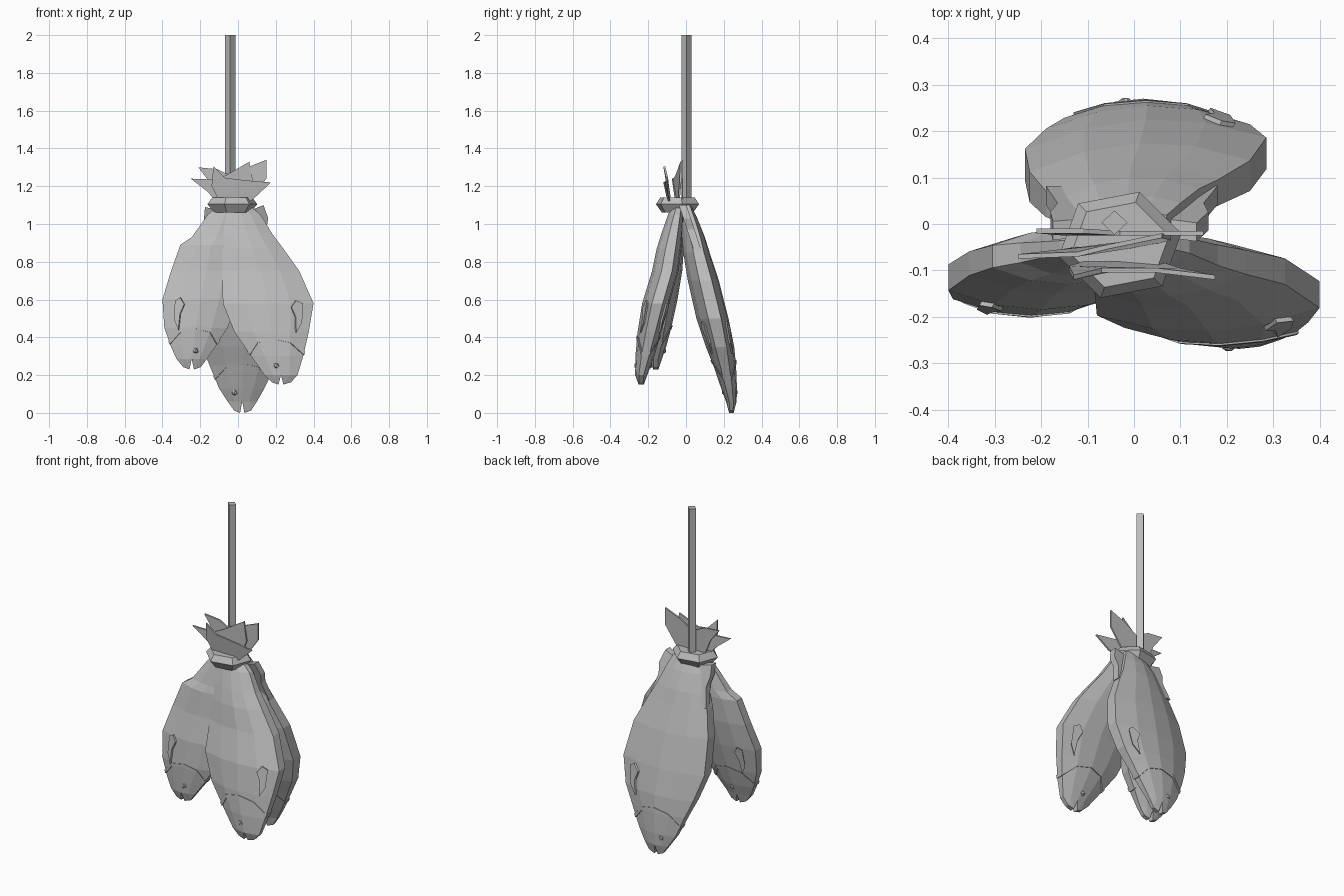
import bpy, bmesh, math
from mathutils import Vector

grey = bpy.data.materials.new("plain grey")
grey.diffuse_color = (0.5, 0.5, 0.5, 1)


def finish(name, bm):
    bmesh.ops.recalc_face_normals(bm, faces=bm.faces)
    me = bpy.data.meshes.new(name)
    bm.to_mesh(me)
    bm.free()
    me.materials.append(grey)
    ob = bpy.data.objects.new(name, me)
    bpy.context.collection.objects.link(ob)
    return ob


def loft(name, rings, closed=False):
    """Skin a list of point rings; cap both ends, or join them up."""
    bm = bmesh.new()
    vs = [[bm.verts.new(p) for p in r] for r in rings]
    n = len(vs[0])
    pairs = list(zip(vs, vs[1:])) + ([(vs[-1], vs[0])] if closed else [])
    for a, b in pairs:
        for i in range(n):
            j = (i + 1) % n
            bm.faces.new((a[i], a[j], b[j], b[i]))
    if not closed:
        bm.faces.new(vs[0])
        bm.faces.new(vs[-1])
    return finish(name, bm)


def hull(name, pts):
    bm = bmesh.new()
    for p in pts:
        bm.verts.new(p)
    bmesh.ops.convex_hull(bm, input=bm.verts)
    loose = [v for v in bm.verts if not v.link_faces]
    bmesh.ops.delete(bm, geom=loose, context='VERTS')
    return finish(name, bm)


US = (-1, -0.5, 0, 0.5, 1)          # stations across the body
TH = (0.4, 0.85, 1, 0.85, 0.4)      # relative thickness at the stations


def lerp_table(xs, ys, x):
    if x <= xs[0]:
        return ys[0]
    for i in range(len(xs) - 1):
        if x <= xs[i + 1]:
            f = (x - xs[i]) / (xs[i + 1] - xs[i])
            return ys[i] + f * (ys[i + 1] - ys[i])
    return ys[-1]


def build_fish(label, rows, tip_z, skew, fin, gill_z, eye):
    """rows: (z, left x, right x, middle y, half thickness), tail to head."""
    up = rows[::-1]
    zs = [r[0] for r in up]

    def at(z, u, side, out=0.0):
        xl, xr, y, t = (lerp_table(zs, [r[k] for r in up], z) for k in (1, 2, 3, 4))
        h = (xr - xl) / 2
        th = lerp_table(US, TH, u)
        # the body straightens out towards the head
        twist = skew * max(0.0, min(1.0, (z - 0.25) / 0.25))
        return Vector(((xl + xr) / 2 + u * (h + out),
                       y + twist * u + side * (t * th + out), z))

    # body
    around = [(u, -1) for u in US] + [(u, 1) for u in US[::-1]]
    loft(label + "_body", [[at(r[0], u, s) for u, s in around] for r in rows])

    # two lips with the open mouth between them
    zn = rows[-1][0]
    for part, top, tip in (("left_lip", (-1, -0.5, 0), (-0.55, -0.15)),
                           ("right_lip", (0, 0.5, 1), (0.15, 0.6))):
        pts = [at(zn, u, s) for u in top for s in (-1, 1)]
        for u in tip:
            for s in (-1, 1):
                p = at(zn, u, s * 0.45)
                p.z = tip_z + (0.012 if abs(u) > 0.3 else 0)
                pts.append(p)
        hull(label + "_" + part, pts)

    # raised gill ridge running all the way round the head
    rings = []
    for u, s in around:
        z = gill_z - 0.085 * max(0, abs(u) - 0.35) / 0.65
        rings.append([at(z + dz, u, s, o) for dz, o in
                      ((0.009, -0.012), (0.009, 0.004), (-0.009, 0.004), (-0.009, -0.012))])
    loft(label + "_gill_ridge", rings, closed=True)

    # side fins and eyes on both flanks
    fs, fz, shift = fin
    leaf = ((0.5, 0.05), (0.62, 0.085), (0.74, 0.07), (0.76, -0.03), (0.64, -0.085), (0.6, 0.0))
    for s, nm in ((-1, "front"), (1, "back")):
        loft(f"{label}_side_fin_{nm}",
             [[at(fz + dz, fs * (u + shift), s, o) for u, dz in leaf] for o in (-0.012, 0.009)])
        bm = bmesh.new()
        bmesh.ops.create_icosphere(bm, subdivisions=1, radius=0.02)
        bmesh.ops.translate(bm, verts=bm.verts, vec=at(eye[0], eye[1], s, -0.01))
        finish(f"{label}_eye_{nm}", bm)


# three hanging fish
build_fish("right_fish", [
    (1.10, -0.06, 0.06, -0.045, 0.03), (1.05, -0.08, 0.12, -0.055, 0.04),
    (0.95, -0.085, 0.18, -0.075, 0.055), (0.87, -0.085, 0.24, -0.09, 0.065),
    (0.75, -0.085, 0.325, -0.11, 0.07), (0.58, -0.08, 0.40, -0.16, 0.072),
    (0.43, -0.02, 0.375, -0.193, 0.063), (0.30, 0.07, 0.345, -0.218, 0.05),
    (0.20, 0.14, 0.315, -0.237, 0.032)],
    0.15, 0.008, (1, 0.51, 0), 0.40, (0.25, -0.13))
build_fish("left_fish", [
    (1.10, -0.10, 0.0, -0.045, 0.03), (1.05, -0.16, 0.02, -0.05, 0.035),
    (0.93, -0.245, 0.02, -0.062, 0.053), (0.89, -0.305, 0.02, -0.07, 0.06),
    (0.75, -0.355, 0.02, -0.085, 0.065), (0.60, -0.40, 0.0, -0.115, 0.07),
    (0.45, -0.39, -0.055, -0.138, 0.06), (0.35, -0.355, -0.12, -0.15, 0.045),
    (0.285, -0.325, -0.165, -0.16, 0.032)],
    0.23, 0.0, (-1, 0.525, -0.1), 0.455, (0.33, 0.15))
build_fish("back_fish", [
    (1.10, -0.09, 0.07, -0.005, 0.03), (1.03, -0.13, 0.10, 0.015, 0.045),
    (0.93, -0.16, 0.14, 0.04, 0.06), (0.85, -0.19, 0.18, 0.055, 0.07),
    (0.70, -0.225, 0.25, 0.092, 0.082), (0.50, -0.235, 0.285, 0.14, 0.085),
    (0.35, -0.19, 0.25, 0.18, 0.075), (0.25, -0.15, 0.20, 0.205, 0.06),
    (0.13, -0.10, 0.14, 0.228, 0.042), (0.06, -0.055, 0.10, 0.24, 0.028)],
    0.0, 0.012, (1, 0.40, 0), 0.27, (0.11, -0.4))


# small fins near the tail root, leaning along the back fish
def wedge(name, outline):
    loft(name, [[(x, 0.065 - 0.33 * (z - 0.85) + t, z) for x, z in outline]
                for t in (-0.02, 0.02)])


wedge("upper_fin_right", ((0.06, 1.07), (0.135, 1.10), (0.16, 1.03), (0.15, 0.97), (0.18, 0.86), (0.09, 0.86)))
wedge("upper_fin_left", ((-0.09, 1.07), (-0.175, 1.09), (-0.18, 1.03), (-0.165, 0.97), (-0.19, 0.86), (-0.1, 0.86)))

# binding around the tails
rings = []
for z, k in ((1.06, 0.72), (1.105, 1.0), (1.14, 0.8)):
    rings.append([(-0.03 + 0.135 * k * math.cos(a), -0.045 + 0.12 * k * math.sin(a), z)
                  for a in (math.radians(12 + 60 * i) for i in range(6))])
loft("binding", rings)


# forked tail blades fanning out above the binding
def tail(name, pts):
    d = Vector((0, 0.005, 0))
    loft(name, [[Vector(p) - d for p in pts], [Vector(p) + d for p in pts]])


tail("back_tail", ((-0.10, -0.02, 1.10), (-0.15, -0.02, 1.22), (-0.21, -0.015, 1.30),
                   (-0.11, -0.015, 1.29), (-0.03, -0.02, 1.25), (0.05, -0.02, 1.30),
                   (0.15, -0.02, 1.34), (0.15, -0.02, 1.24), (0.05, -0.02, 1.10)))
tail("middle_tail", ((-0.10, -0.05, 1.10), (-0.16, -0.06, 1.17), (-0.25, -0.07, 1.24),
                     (-0.12, -0.065, 1.235), (-0.06, -0.05, 1.26), (0.06, -0.025, 1.33),
                     (0.08, -0.03, 1.22), (0.04, -0.04, 1.10)))
tail("front_tail", ((-0.09, -0.08, 1.10), (-0.14, -0.095, 1.20), (-0.13, -0.115, 1.305),
                    (-0.07, -0.10, 1.245), (0.05, -0.10, 1.23), (0.175, -0.115, 1.22),
                    (0.10, -0.10, 1.15), (0.04, -0.08, 1.10)))

# hanging cord
loft("cord", [[(-0.042 + 0.028 * math.cos(i * math.pi / 2),
                0.003 + 0.026 * math.sin(i * math.pi / 2), z) for i in range(4)]
              for z in (1.08, 2.0)])
